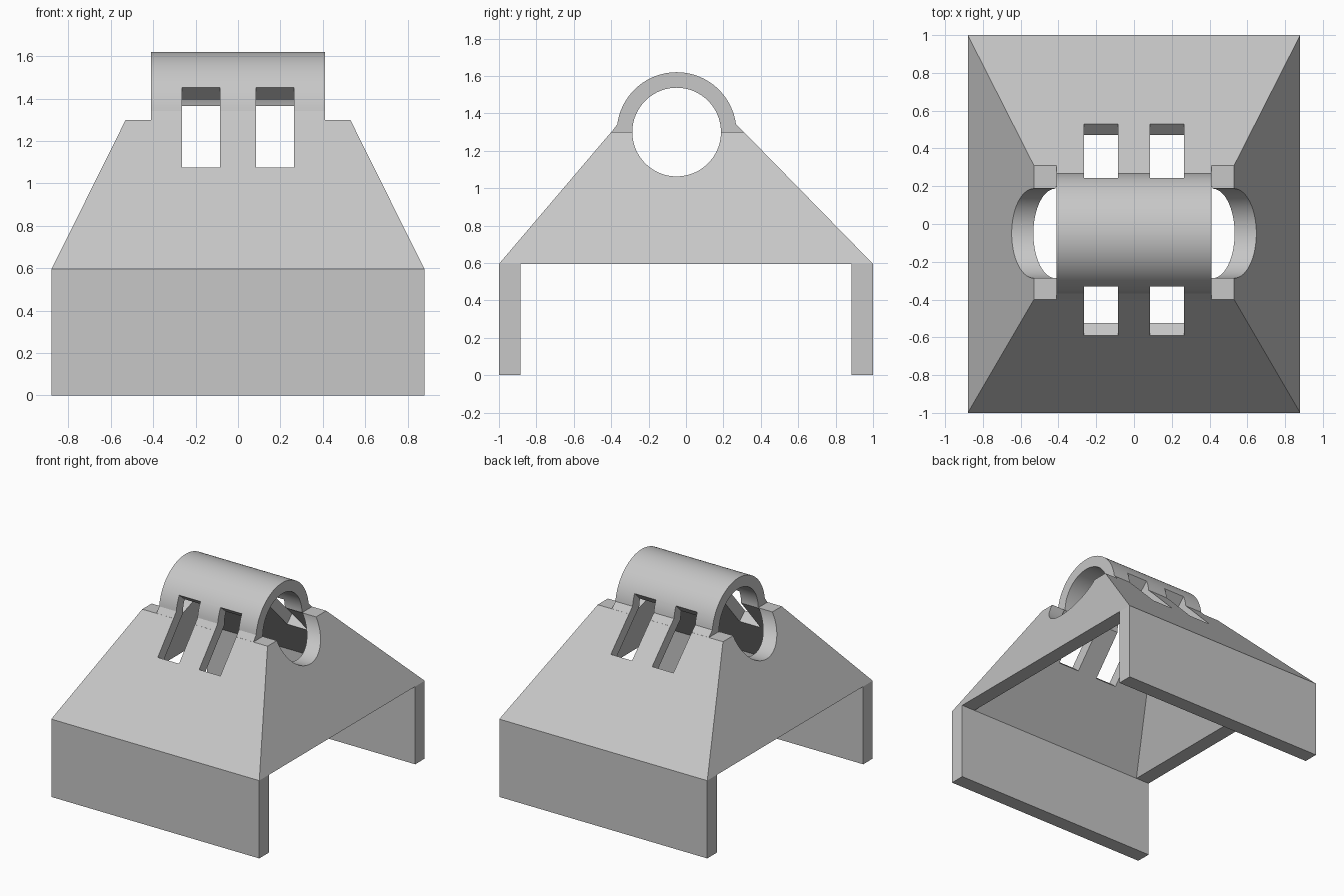
import bpy
import bmesh
import math
from mathutils import Vector

cube = bpy.data.objects.get("Cube")
if cube:
    bpy.data.objects.remove(cube, do_unlink=True)

# Main dimensions
HALF_X, SHOULDER, RIM, WALL = 0.88, 1.30, 0.595, 0.115
TOP_X, TOP_FRONT, TOP_BACK = 0.53, -0.40, 0.31
BORE_Y, BORE_R, TUBE_R, TUBE_X = -0.05, 0.237, 0.32, 0.41

grey = bpy.data.materials.new("light grey")
grey.use_nodes = True
colour = (0.57, 0.57, 0.57, 1)
grey.diffuse_color = colour
grey.node_tree.nodes["Principled BSDF"].inputs["Base Color"].default_value = colour


def finish(name, bm):
    bmesh.ops.recalc_face_normals(bm, faces=bm.faces)
    mesh = bpy.data.meshes.new(name)
    bm.to_mesh(mesh)
    bm.free()
    mesh.materials.append(grey)
    obj = bpy.data.objects.new(name, mesh)
    bpy.context.collection.objects.link(obj)
    return obj


def loft(name, rings):
    """Skin a closed solid through rings of points."""
    bm = bmesh.new()
    loops = [[bm.verts.new(p) for p in ring] for ring in rings]
    n = len(loops[0])
    for a, b in zip(loops, loops[1:]):
        for i in range(n):
            j = (i + 1) % n
            bm.faces.new((a[i], a[j], b[j], b[i]))
    bm.faces.new(loops[0])
    bm.faces.new(loops[-1])
    return finish(name, bm)


def rect(x, y0, y1, z):
    return [(-x, y0, z), (x, y0, z), (x, y1, z), (-x, y1, z)]


def extrude_x(name, profile, x0, x1):
    return loft(name, [[(x, y, z) for y, z in profile] for x in (x0, x1)])


def combine(target, tool, operation):
    mod = target.modifiers.new(operation.lower(), 'BOOLEAN')
    mod.operation = operation
    mod.solver = 'EXACT'
    mod.object = tool
    bpy.context.view_layer.objects.active = target
    bpy.ops.object.modifier_apply(modifier=mod.name)
    bpy.data.objects.remove(tool, do_unlink=True)


def arc(radius, start, end, n):
    angles = [math.radians(start + (end - start) * i / n) for i in range(n + 1)]
    return [(BORE_Y + radius * math.cos(a), SHOULDER + radius * math.sin(a)) for a in angles]


# Tapered housing on a rectangular skirt
housing = loft("clamp_housing", [rect(HALF_X, -1, 1, 0), rect(HALF_X, -1, 1, RIM),
                                 rect(TOP_X, TOP_FRONT, TOP_BACK, SHOULDER)])

# Tube sleeve across the top, flared into the slopes
sleeve = [(TOP_BACK - 0.001, 1.2), (TOP_BACK - 0.001, SHOULDER)]
sleeve += arc(TUBE_R, 7.5, 172.5, 48)
sleeve += [(TOP_FRONT + 0.001, SHOULDER), (TOP_FRONT + 0.001, 1.2)]
combine(housing, extrude_x("sleeve", sleeve, -TUBE_X, TUBE_X), 'UNION')

# Open passage leaving a front and a back leg
inner = 1 - WALL
combine(housing, loft("passage", [rect(1.2, -inner, inner, -0.2),
                                  rect(1.2, -inner, inner, RIM)]), 'DIFFERENCE')

# Tapered cavity with an even wall
combine(housing, loft("cavity", [
    rect(HALF_X - WALL, -inner, inner, 0.4), rect(HALF_X - WALL, -inner, inner, RIM),
    rect(TOP_X - WALL, TOP_FRONT + WALL, TOP_BACK - WALL, SHOULDER)]), 'DIFFERENCE')

# Round bore through the sides
combine(housing, extrude_x("bore", arc(BORE_R, 0, 360 * 95 / 96, 95), -1.2, 1.2), 'DIFFERENCE')

# Two strap slots square to each slope
for side, top_y in ((-1, TOP_FRONT), (1, TOP_BACK)):
    foot, head = Vector((side, RIM)), Vector((top_y, SHOULDER))
    along = (head - foot).normalized()
    out = Vector((side * along.y, -side * along.x))
    start = foot + along * (1.075 - RIM) / along.y
    corners = [start + along * d + out * h
               for d, h in ((0, 0.15), (0.455, 0.15), (0.455, -0.2), (0, -0.2))]
    for x in (-0.265, 0.085):
        combine(housing, extrude_x("slot", corners, x, x + 0.18), 'DIFFERENCE')

bpy.ops.object.select_all(action='DESELECT')
housing.select_set(True)
bpy.context.view_layer.objects.active = housing
bpy.ops.object.shade_smooth_by_angle(angle=math.radians(25))
